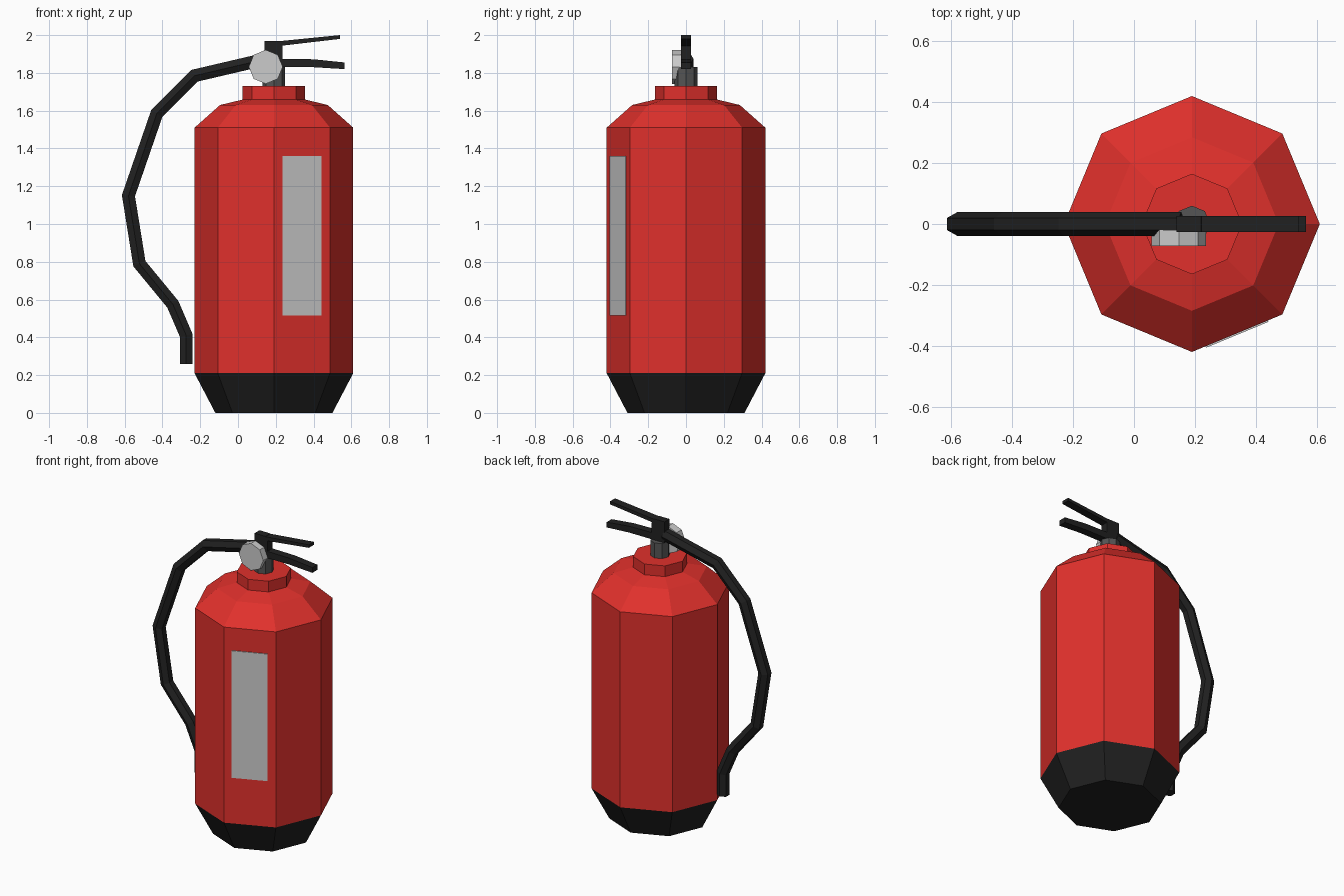
import bpy, bmesh
from math import sin, cos, pi
from mathutils import Vector

if "Cube" in bpy.data.objects:
    bpy.data.objects.remove(bpy.data.objects["Cube"])

CX = 0.19  # axis of the bottle


def material(name, rgb):
    m = bpy.data.materials.new(name)
    m.diffuse_color = (*rgb, 1)
    m.use_nodes = True
    m.node_tree.nodes["Principled BSDF"].inputs["Base Color"].default_value = m.diffuse_color
    return m


RED = material("red_paint", (0.75, 0.03, 0.025))
BLACK = material("black_rubber", (0.015, 0.015, 0.015))
STEEL = material("dark_steel", (0.09, 0.09, 0.09))


def finish(name, bm, mat=None):
    bmesh.ops.recalc_face_normals(bm, faces=bm.faces)
    me = bpy.data.meshes.new(name)
    bm.to_mesh(me)
    bm.free()
    ob = bpy.data.objects.new(name, me)
    bpy.context.collection.objects.link(ob)
    if mat:
        me.materials.append(mat)
    return ob


def loft(name, rings, mat=None):
    """Skin a list of equal-length point rings and cap both ends."""
    bm = bmesh.new()
    vs = [[bm.verts.new(p) for p in r] for r in rings]
    n = len(vs[0])
    for a, b in zip(vs, vs[1:]):
        for i in range(n):
            j = (i + 1) % n
            bm.faces.new((a[i], a[j], b[j], b[i]))
    bm.faces.new(vs[0])
    bm.faces.new(vs[-1])
    return finish(name, bm, mat)


def lathe(name, profile, mat=None, sides=8):
    return loft(name, [[(CX + r * cos(2 * pi * i / sides), r * sin(2 * pi * i / sides), z)
                        for i in range(sides)] for r, z in profile], mat)


def slab(name, outline, y0, y1, mat=None):
    """Extrude an x-z outline along y."""
    return loft(name, [[(x, y, z) for x, z in outline] for y in (y0, y1)], mat)


def hose(name, path, radius, mat, sides=6):
    """Mitred tube along an x-z path, with corners facing +y and -y."""
    pts = [Vector((x, 0, z)) for x, z in path]
    rings = []
    for k, p in enumerate(pts):
        a = (p - pts[k - 1]).normalized() if k else (pts[1] - p).normalized()
        b = (pts[k + 1] - p).normalized() if k < len(pts) - 1 else a
        t = (a + b).normalized()
        side = Vector((-t.z, 0, t.x)) / t.dot(a)
        rings.append([p + radius * (Vector((0, cos(q), 0)) + side * sin(q))
                      for q in (2 * pi * i / sides for i in range(sides))])
    return loft(name, rings, mat)


# Bottle: foot, tank with shoulder, collar and valve stem
lathe("foot", [(0.31, 0), (0.42, 0.21)], BLACK)
lathe("tank", [(0.42, 0.21), (0.42, 1.51), (0.285, 1.63), (0.16, 1.66)], RED)
lathe("collar", [(0.165, 1.65), (0.165, 1.73)], RED)
lathe("valve_stem", [(0.06, 1.72), (0.06, 1.83)], STEEL)

# Label plate lying on the front-right facet
p0 = Vector((CX, -0.42, 0))
p1 = Vector((CX + 0.42 * cos(pi / 4), -0.42 * sin(pi / 4), 0))
out = Vector((sin(pi / 8), -cos(pi / 8), 0))
a, b = p0.lerp(p1, 0.15), p0.lerp(p1, 0.84)
corners = [(a, 0.515), (b, 0.515), (b, 1.36), (a, 1.36)]
loft("label", [[p + out * d + Vector((0, 0, z)) for p, z in corners] for d in (-0.003, 0.005)])

# Pressure gauge facing the front
slab("gauge", [(0.147 + 0.09 * cos(i * pi / 4), 1.832 + 0.09 * sin(i * pi / 4))
               for i in range(8)], -0.073, -0.02)

# Grip block with squeeze lever above and carry handle below
slab("grip_block", [(0.14, 1.82), (0.235, 1.82), (0.235, 1.94), (0.22, 1.97), (0.14, 1.97)],
     -0.026, 0.026, BLACK)
slab("squeeze_lever", [(0.2, 1.935), (0.24, 1.945), (0.54, 1.98), (0.54, 2.0), (0.22, 1.968)],
     -0.026, 0.026, BLACK)
slab("carry_handle", [(0.2, 1.83), (0.4, 1.83), (0.565, 1.82), (0.565, 1.855), (0.4, 1.872),
                      (0.2, 1.875)], -0.026, 0.026, BLACK)

# Hose hanging down the side
hose("hose", [(0.155, 1.875), (-0.23, 1.785), (-0.43, 1.585), (-0.58, 1.15), (-0.522, 0.79),
              (-0.345, 0.575), (-0.274, 0.41), (-0.274, 0.26)], 0.039, BLACK)
